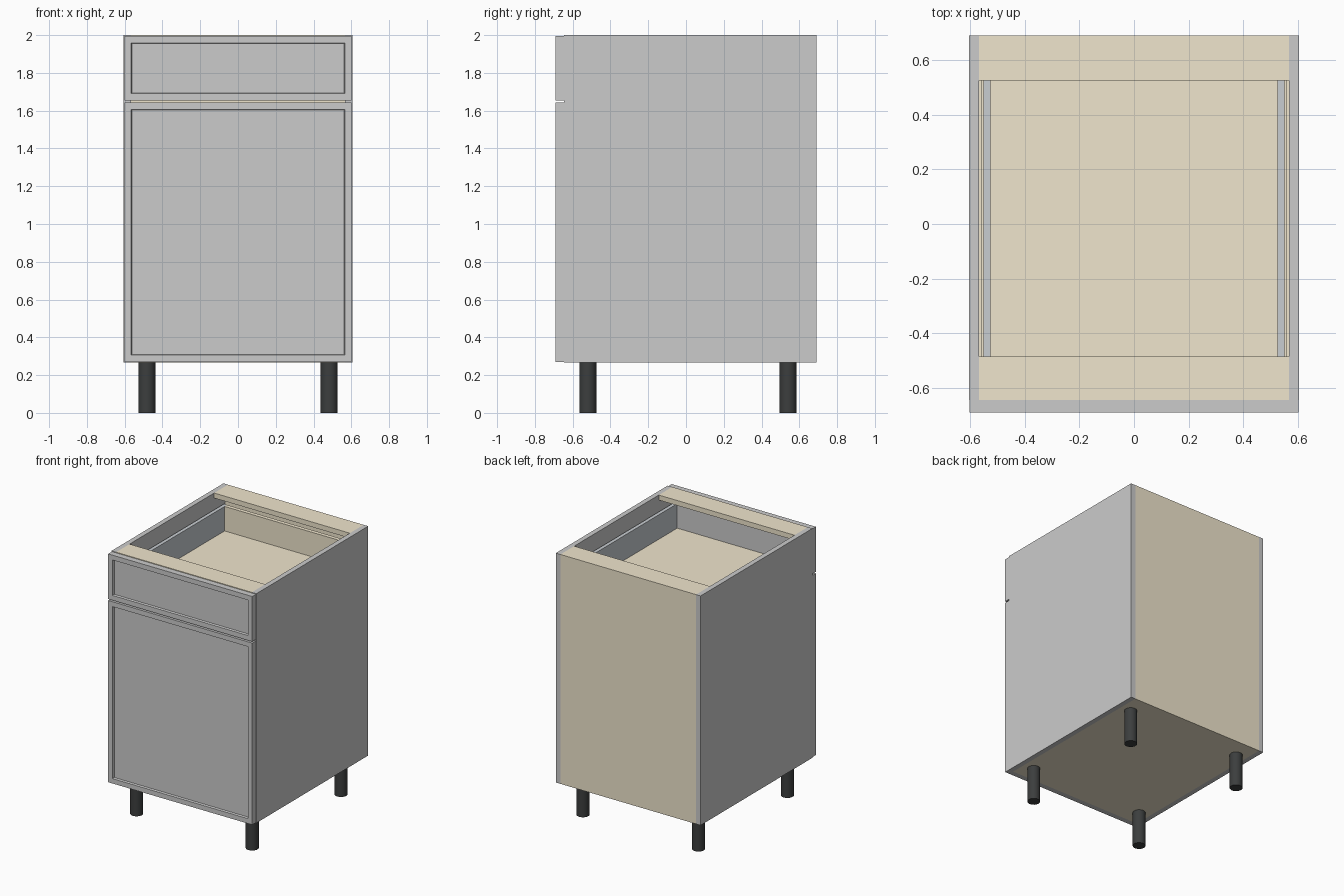
import bpy, bmesh
from mathutils import Vector

if "Cube" in bpy.data.objects:
    bpy.data.objects.remove(bpy.data.objects["Cube"])


def material(name, rgb):
    m = bpy.data.materials.new(name)
    m.diffuse_color = (*rgb, 1)
    m.use_nodes = True
    m.node_tree.nodes["Principled BSDF"].inputs["Base Color"].default_value = m.diffuse_color
    return m


WOOD = material("birch", (0.87, 0.79, 0.61))
METAL = material("runner_metal", (0.58, 0.61, 0.64))
BLACK = material("black_plastic", (0.045, 0.048, 0.048))


def box(name, x, y, z, mat=None):
    """Box from (min, max) ranges on each axis."""
    bm = bmesh.new()
    bmesh.ops.create_cube(bm, size=1)
    for v in bm.verts:
        v.co = Vector([(a + b) / 2 + c * (b - a) for (a, b), c in zip((x, y, z), v.co)])
    mesh = bpy.data.meshes.new(name)
    bm.to_mesh(mesh)
    bm.free()
    ob = bpy.data.objects.new(name, mesh)
    bpy.context.collection.objects.link(ob)
    if mat:
        mesh.materials.append(mat)
    return ob


def recessed_front(name, z):
    """Slab front with a framed, recessed centre panel."""
    ob = box(name, (-0.602, 0.602), (-0.69, -0.645), z)
    bm = bmesh.new()
    bm.from_mesh(ob.data)
    bm.normal_update()
    face = min(bm.faces, key=lambda f: f.normal.y)
    bmesh.ops.inset_region(bm, faces=[face], thickness=0.052)
    bmesh.ops.inset_region(bm, faces=[face], thickness=0.005)
    for v in face.verts:
        v.co.y += 0.016
    bm.to_mesh(ob.data)
    bm.free()


# Carcass
BASE, TOP, IN = 0.267, 2.0, 0.567
for side, s in (("left", -1), ("right", 1)):
    box(side + "_side_panel", sorted((s * IN, s * 0.605)), (-0.645, 0.69), (BASE, TOP))
box("bottom_panel", (-IN, IN), (-0.645, 0.655), (BASE, BASE + 0.038), WOOD)
box("back_panel", (-IN, IN), (0.655, 0.69), (BASE, TOP - 0.038), WOOD)
box("front_top_rail", (-IN, IN), (-0.645, -0.485), (TOP - 0.038, TOP), WOOD)
box("back_top_rail", (-IN, IN), (0.525, 0.69), (TOP - 0.038, TOP), WOOD)
box("shelf", (-0.561, 0.561), (-0.6, 0.655), (0.95, 0.988), WOOD)

# Door and drawer fronts
recessed_front("door", (0.27, 1.643))
recessed_front("drawer_front", (1.654, 1.995))

# Drawer box
box("drawer_bottom", (-0.527, 0.527), (-0.645, 0.62), (1.668, 1.7), WOOD)
box("drawer_back", (-0.527, 0.527), (0.59, 0.62), (1.7, 1.885), WOOD)
for side, s in (("left", -1), ("right", 1)):
    box(side + "_drawer_side", sorted((s * 0.525, s * 0.552)), (-0.645, 0.62), (1.668, 1.885), METAL)

# Legs
for row, y in (("front", -0.52), ("back", 0.54)):
    for side, x in (("left", -0.483), ("right", 0.483)):
        bpy.ops.mesh.primitive_cylinder_add(vertices=32, radius=0.045, depth=BASE,
                                            location=(x, y, BASE / 2))
        leg = bpy.context.object
        leg.name = f"{row}_{side}_leg"
        leg.data.materials.append(BLACK)
        bpy.ops.object.shade_smooth_by_angle()
